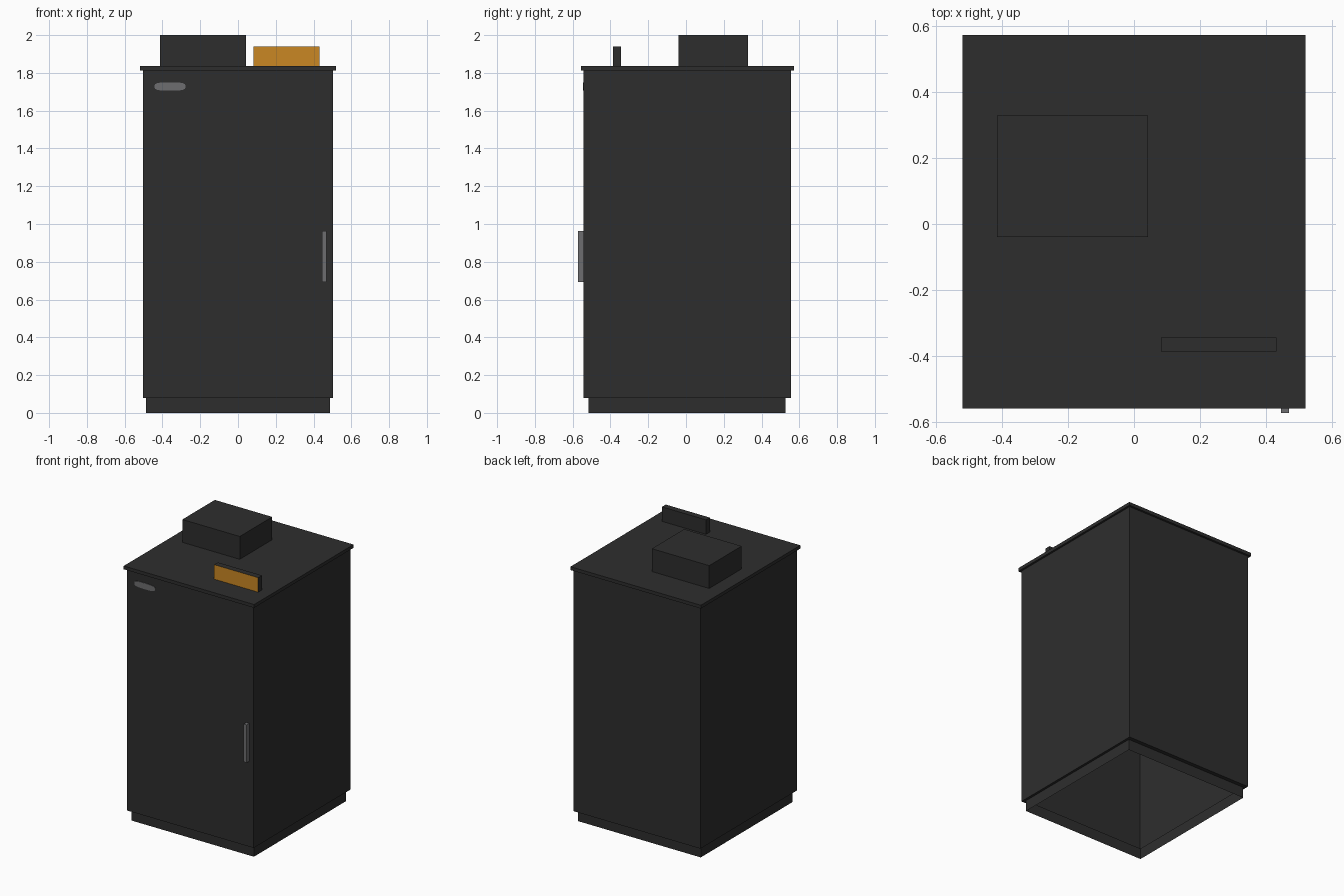
import bpy, bmesh, math

if "Cube" in bpy.data.objects:
    bpy.data.objects.remove(bpy.data.objects["Cube"])


def material(name, rgb):
    m = bpy.data.materials.new(name)
    m.diffuse_color = (*rgb, 1)
    m.use_nodes = True
    m.node_tree.nodes["Principled BSDF"].inputs["Base Color"].default_value = m.diffuse_color
    return m


DARK = material("charcoal", (0.027, 0.027, 0.027))
ORANGE = material("amber display", (0.59, 0.245, 0.017))
GREY = material("grey metal", (0.155, 0.155, 0.162))


def finish(bm, name, *mats):
    bmesh.ops.recalc_face_normals(bm, faces=bm.faces)
    me = bpy.data.meshes.new(name)
    bm.to_mesh(me)
    bm.free()
    for m in mats:
        me.materials.append(m)
    ob = bpy.data.objects.new(name, me)
    bpy.context.collection.objects.link(ob)
    return ob


def box(name, x, y, z, mat):
    bm = bmesh.new()
    bmesh.ops.create_cube(bm, size=1)
    for v in bm.verts:
        for i, (lo, hi) in enumerate((x, y, z)):
            v.co[i] = hi if v.co[i] > 0 else lo
    return finish(bm, name, mat)


# Cabinet shell, open underneath: plinth, body and lid as stacked rectangles
# each level: half width, front y, back y, height
levels = [
    (0.487, -0.515, 0.528, 0.0), (0.487, -0.515, 0.528, 0.078),
    (0.504, -0.542, 0.556, 0.078), (0.504, -0.542, 0.556, 1.812),
    (0.518, -0.557, 0.571, 1.812), (0.518, -0.557, 0.571, 1.836),
]
bm = bmesh.new()
rings = [[bm.verts.new(p) for p in ((-w, f, z), (w, f, z), (w, b, z), (-w, b, z))]
         for w, f, b, z in levels]
for lo, hi in zip(rings, rings[1:]):
    for i in range(4):
        j = (i + 1) % 4
        bm.faces.new((lo[i], lo[j], hi[j], hi[i]))
bm.faces.new(rings[-1])
finish(bm, "cabinet", DARK)

# Parts on the lid
box("top_unit", (-0.414, 0.042), (-0.04, 0.328), (1.836, 2.0), DARK)
panel = box("control_panel", (0.081, 0.431), (-0.386, -0.343), (1.836, 1.94), DARK)
panel.data.materials.append(ORANGE)
for p in panel.data.polygons:      # amber front face
    if p.normal.y < -0.9:
        p.material_index = 1

# Door handle
box("door_handle", (0.445, 0.469), (-0.571, -0.542), (0.692, 0.963), GREY)

# Oval badge plate on the door
bm = bmesh.new()
cx, cz, rx, rz = -0.36, 1.728, 0.082, 0.022
front = []
for i in range(24):
    a = 2 * math.pi * (i + 0.5) / 24
    c, s = math.cos(a), math.sin(a)
    x = math.copysign(abs(c) ** 0.6, c)
    z = math.copysign(abs(s) ** 0.6, s)
    front.append(bm.verts.new((cx + rx * x, -0.545, cz + rz * z)))
face = bm.faces.new(front)
ext = bmesh.ops.extrude_face_region(bm, geom=[face])
for v in ext["geom"]:
    if isinstance(v, bmesh.types.BMVert):
        v.co.y = -0.542
finish(bm, "door_badge", GREY)
